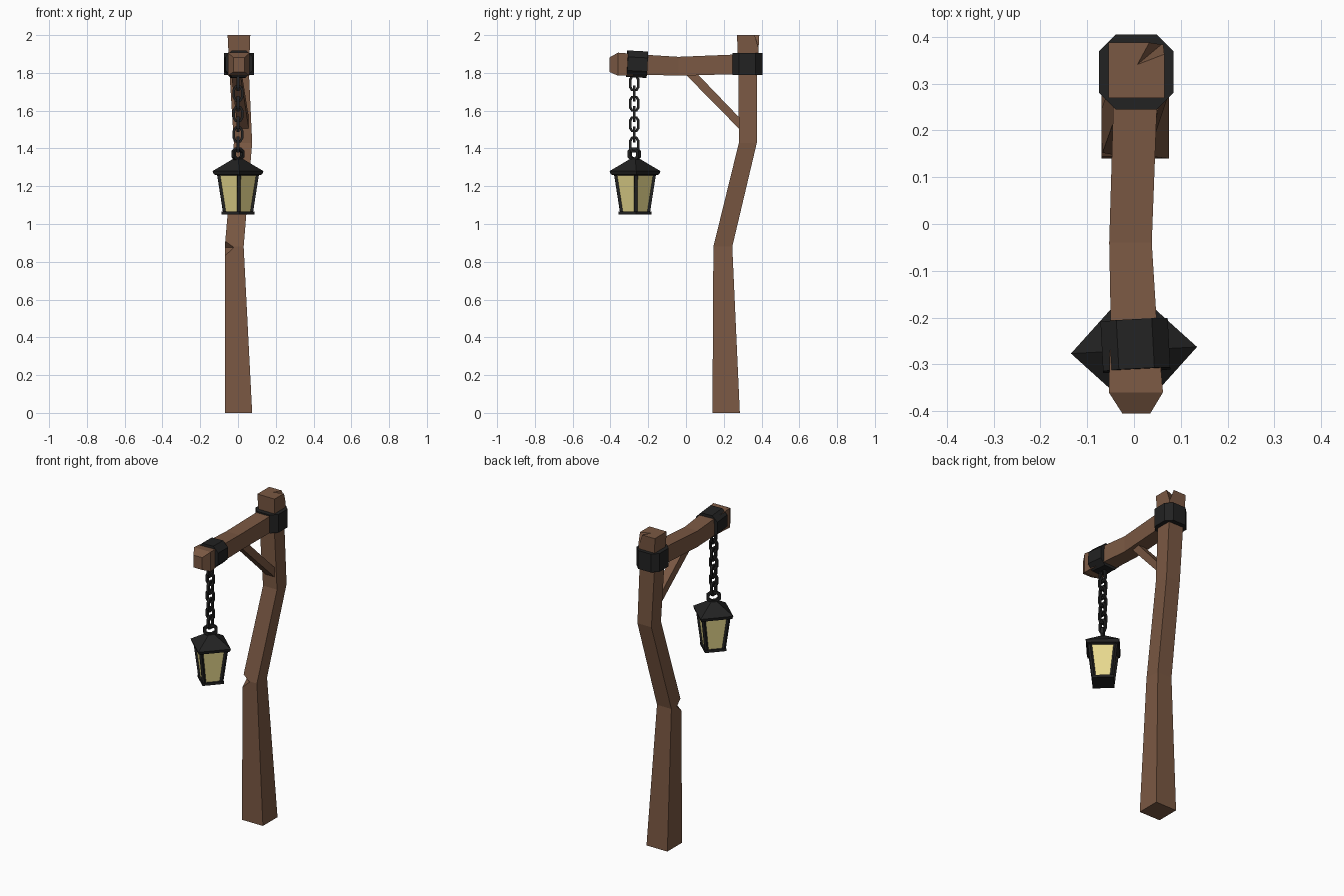
import bpy, bmesh, math
from mathutils import Vector, Matrix

if "Cube" in bpy.data.objects:
    bpy.data.objects.remove(bpy.data.objects["Cube"])


def material(name, rgb):
    m = bpy.data.materials.new(name)
    m.diffuse_color = (*rgb, 1)
    m.use_nodes = True
    m.node_tree.nodes["Principled BSDF"].inputs["Base Color"].default_value = m.diffuse_color
    return m


WOOD = material("brown wood", (0.195, 0.098, 0.056))
IRON = material("black iron", (0.016, 0.016, 0.016))
GLASS = material("pale yellow glass", (0.80, 0.69, 0.27))


def finish(bm, name, mat):
    bmesh.ops.recalc_face_normals(bm, faces=bm.faces)
    me = bpy.data.meshes.new(name)
    bm.to_mesh(me)
    bm.free()
    me.materials.append(mat)
    ob = bpy.data.objects.new(name, me)
    bpy.context.collection.objects.link(ob)
    return ob


def loft(name, rings, mat, closed=False):
    """Skin a list of equal-sized point rings, capped unless closed."""
    bm = bmesh.new()
    vs = [[bm.verts.new(p) for p in r] for r in rings]
    n = len(vs[0])
    pairs = list(zip(vs, vs[1:])) + ([(vs[-1], vs[0])] if closed else [])
    for a, b in pairs:
        for i in range(n):
            j = (i + 1) % n
            bm.faces.new((a[i], a[j], b[j], b[i]))
    if not closed:
        bm.faces.new(vs[0])
        bm.faces.new(vs[-1])
    return finish(bm, name, mat)


def rect(u0, u1, v0, v1, c=0):
    """Rectangle outline, with corners cut by c if given."""
    if not c:
        return [(u0, v0), (u1, v0), (u1, v1), (u0, v1)]
    return [(u0 + c, v0), (u1 - c, v0), (u1, v0 + c), (u1, v1 - c),
            (u1 - c, v1), (u0 + c, v1), (u0, v1 - c), (u0, v0 + c)]


def cut(ob, points):
    """Carve the convex hull of the points out of an object."""
    bm = bmesh.new()
    for p in points:
        bm.verts.new(p)
    bmesh.ops.convex_hull(bm, input=bm.verts)
    cutter = finish(bm, "cutter", WOOD)
    cutter.hide_render = True
    mod = ob.modifiers.new("notch", 'BOOLEAN')
    mod.operation, mod.solver, mod.object = 'DIFFERENCE', 'EXACT', cutter
    bpy.context.view_layer.objects.active = ob
    bpy.ops.object.modifier_apply(modifier=mod.name)
    bpy.data.objects.remove(cutter)


# crooked post
post = loft("post", [[(x, y, z) for x, y in rect(*r)] for z, *r in (
    (0, -0.07, 0.075, 0.14, 0.285),
    (0.88, -0.07, 0.03, 0.145, 0.245),
    (1.43, -0.022, 0.075, 0.28, 0.375),
    (1.80, -0.045, 0.058, 0.278, 0.377),
    (2.0, -0.055, 0.065, 0.27, 0.388))], WOOD)
# chipped edge and split top corner
cut(post, [(0.03, 0.095, 0.875), (-0.12, 0.24, 0.875),
           (-0.12, 0.095, 1.01), (-0.12, 0.095, 0.74)])
cut(post, [(0, 0.335, 2.01), (0.06, 0.445, 2.01), (0.13, 0.385, 2.01),
           (0.078, 0.40, 1.90)])

# arm
loft("arm", [[(x, y, z) for x, z in rect(*r)] for y, *r in (
    (0.33, -0.042, 0.052, 1.795, 1.90),
    (-0.04, -0.053, 0.038, 1.785, 1.885),
    (-0.20, -0.05, 0.048, 1.79, 1.895),
    (-0.36, -0.054, 0.062, 1.785, 1.907),
    (-0.405, -0.025, 0.035, 1.805, 1.882))], WOOD)

# diagonal brace
loft("brace", [
    [(-0.036, -0.005, 1.795), (0.012, -0.005, 1.795), (0.02, 0.055, 1.80), (-0.028, 0.055, 1.80)],
    [(0.0, 0.30, 1.485), (0.06, 0.30, 1.485), (0.06, 0.30, 1.545), (0.0, 0.30, 1.545)]], WOOD)

# iron bands
loft("post_band", [[(x, y, z) for x, y in rect(-0.075, 0.085, 0.245, 0.405, 0.036)]
                   for z in (1.79, 1.905)], IRON)
band = loft("arm_band", [[(x, y, z) for x, z in rect(-0.072, 0.072, -0.07, 0.07, 0.034)]
                         for y in (-0.053, 0.053)], IRON)
band.matrix_world = (Matrix.Translation((0.003, -0.26, 1.846))
                     @ Matrix.Rotation(math.radians(3), 4, 'Z')
                     @ Matrix.Rotation(math.radians(-3), 4, 'X'))

LX, LY, TWIST = 0, -0.27, math.radians(3)


def link(name, z, turn, half_h, half_w, flat, t):
    """Six-sided link standing upright, with a square section."""
    path = [(0, 1)] if not flat else []
    path = [(-flat, half_h), (flat, half_h), (half_w, half_h * 0.5), (half_w, -half_h * 0.5),
            (flat, -half_h), (-flat, -half_h), (-half_w, -half_h * 0.5), (-half_w, half_h * 0.5)]
    rings = []
    for u, w in path:
        d = Vector((u / half_w, w / half_h)).normalized() * t
        rings.append([(u + s * d.x, v, w + s * d.y)
                      for s, v in ((-1, -t), (1, -t), (1, t), (-1, t))])
    ob = loft(name, rings, IRON, closed=True)
    ob.matrix_world = Matrix.Translation((LX, LY - 0.004, z)) @ Matrix.Rotation(turn, 4, 'Z')


# chain with alternating links, then the lantern ring
for i in range(7):
    link("chain_link", 1.745 - i * 0.0542, math.pi / 2 * ((i + 1) % 2), 0.036, 0.022, 0.012, 0.007)
link("lantern_ring", 1.37, math.pi / 4, 0.027, 0.032, 0.012, 0.009)


def diamond(r, z):
    return [(LX + r * math.cos(TWIST + k * math.pi / 2),
             LY + r * math.sin(TWIST + k * math.pi / 2), z) for k in range(4)]


# lantern
loft("lantern_roof", [diamond(0.10, 1.255), diamond(0.128, 1.262), diamond(0.135, 1.28),
                      diamond(0.025, 1.345)], IRON)
loft("lantern_glass", [diamond(0.073, 1.06), diamond(0.104, 1.258)], GLASS)
loft("lantern_base", [diamond(0.088, 1.05), diamond(0.088, 1.066)], IRON)
for k in range(4):
    a = TWIST + k * math.pi / 2
    out, side = Vector((math.cos(a), math.sin(a), 0)), Vector((-math.sin(a), math.cos(a), 0))
    loft("lantern_bar", [[Vector((LX, LY, z)) + out * (r + u) + side * v
                          for u, v in rect(-0.012, 0.004, -0.009, 0.009)]
                         for r, z in ((0.075, 1.06), (0.106, 1.258))], IRON)
